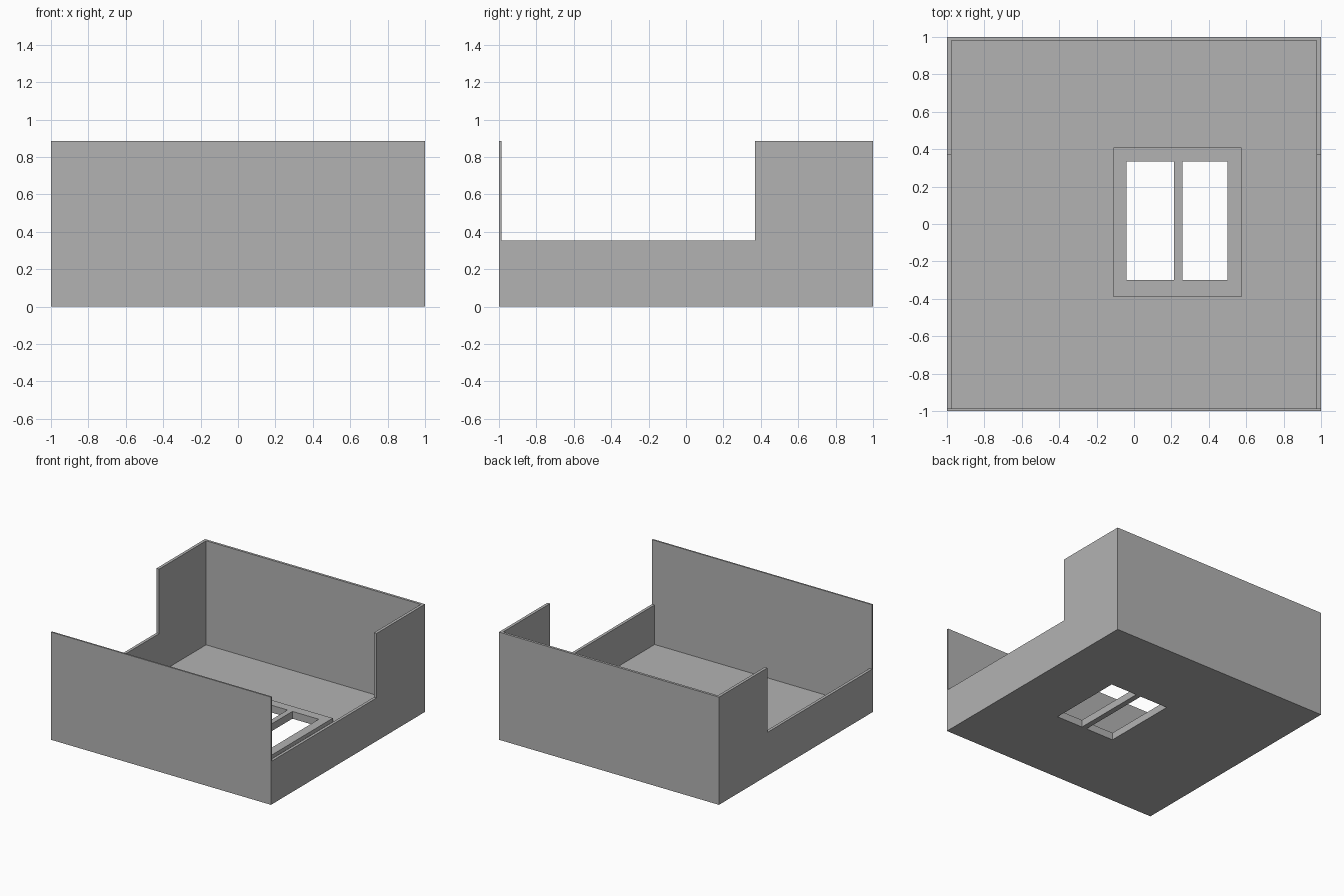
import bpy

cube = bpy.data.objects.get("Cube")
if cube:
    bpy.data.objects.remove(cube, do_unlink=True)

# Single plain grey material
grey = bpy.data.materials.new("plain_grey")
grey.use_nodes = True
grey.diffuse_color = (0.45, 0.45, 0.45, 1)
grey.node_tree.nodes["Principled BSDF"].inputs["Base Color"].default_value = (0.45, 0.45, 0.45, 1)

WALL_TOP, SIDE_TOP = 0.885, 0.355
FLOOR_TOP, FRAME_TOP = 0.03, 0.06
SIDE, BACK, FRONT = 0.024, 0.02, 0.013   # wall thicknesses
NOTCH_BACK = 0.37                        # where the side walls step up


def box(name, x, y, z):
    """Box from (min, max) ranges on each axis."""
    bpy.ops.mesh.primitive_cube_add(size=1)
    ob = bpy.context.object
    ob.name = name
    ranges = (x, y, z)
    for v in ob.data.vertices:
        v.co = [r[0] if c < 0 else r[1] for c, r in zip(v.co, ranges)]
    ob.data.materials.append(grey)
    return ob


def cut(target, *cutters):
    """Subtract each cutter from the target and bake the result."""
    bpy.context.view_layer.objects.active = target
    for c in cutters:
        c.hide_render = True
        mod = target.modifiers.new("cut", 'BOOLEAN')
        mod.operation = 'DIFFERENCE'
        mod.solver = 'EXACT'
        mod.object = c
        bpy.ops.object.modifier_apply(modifier=mod.name)


# Room shell: open box with lowered side walls
shell = box("room_shell", (-1, 1), (-1, 1), (0, WALL_TOP))
cavity = box("cavity_cutter", (-1 + SIDE, 1 - SIDE), (-1 + FRONT, 1 - BACK), (FLOOR_TOP, 2))
notch = box("notch_cutter", (-2, 2), (-1 + FRONT, NOTCH_BACK), (SIDE_TOP, 2))

# Raised frame around the floor openings
frame = box("floor_opening_frame", (-0.11, 0.575), (-0.39, 0.41), (FLOOR_TOP, FRAME_TOP))

# Two openings separated by a bar
panes = [box("opening_cutter", x, (-0.30, 0.335), (-1, 1))
         for x in ((-0.04, 0.215), (0.26, 0.50))]

cut(shell, cavity, notch, *panes)
cut(frame, *panes)

for c in (cavity, notch, *panes):
    bpy.data.objects.remove(c, do_unlink=True)
